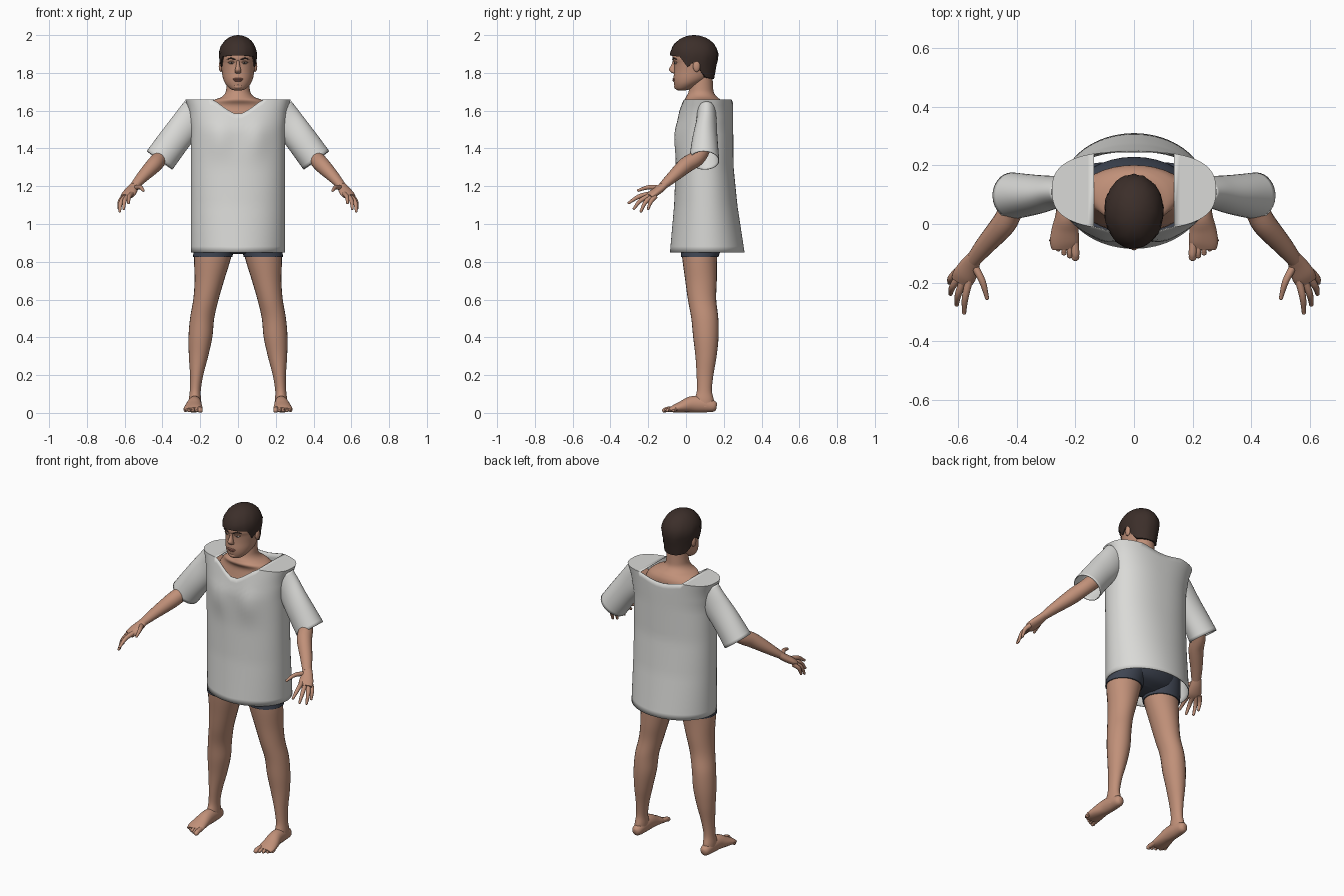
import bpy, bmesh, math, random
from mathutils import Vector

random.seed(4)
cube = bpy.data.objects.get("Cube")
if cube:
    bpy.data.objects.remove(cube, do_unlink=True)


def material(name, rgb):
    m = bpy.data.materials.new(name)
    m.use_nodes = True
    m.diffuse_color = (*rgb, 1)
    bsdf = next(n for n in m.node_tree.nodes if n.type == 'BSDF_PRINCIPLED')
    bsdf.inputs["Base Color"].default_value = (*rgb, 1)
    bsdf.inputs["Roughness"].default_value = 0.8
    return m


SKIN = material("skin", (0.53, 0.28, 0.19))
CLOTH = material("pale cloth", (0.70, 0.70, 0.68))
HAIR = material("dark brown hair", (0.045, 0.028, 0.023))
NAVY = material("slate shorts", (0.05, 0.06, 0.085))
LIP = material("lip", (0.36, 0.15, 0.11))
WHITE = material("eye white", (0.55, 0.5, 0.46))


def finish(name, bm, mat, mirror=False, thick=0, angle=50):
    """Turn a bmesh into a smooth-shaded object."""
    bmesh.ops.recalc_face_normals(bm, faces=bm.faces)
    me = bpy.data.meshes.new(name)
    bm.to_mesh(me)
    bm.free()
    me.materials.append(mat)
    ob = bpy.data.objects.new(name, me)
    bpy.context.collection.objects.link(ob)
    bpy.ops.object.select_all(action='DESELECT')
    ob.select_set(True)
    bpy.context.view_layer.objects.active = ob
    bpy.ops.object.shade_smooth_by_angle(angle=math.radians(angle))
    if thick:
        mod = ob.modifiers.new("thickness", 'SOLIDIFY')
        mod.thickness, mod.offset = thick, -1
    if mirror:
        ob.modifiers.new("mirror", 'MIRROR').use_clip = False
    return ob


def skin_rings(bm, rings, caps=(True, True)):
    """Join a list of closed point rings with quads."""
    rows = [[bm.verts.new(p) for p in r] for r in rings]
    n = len(rows[0])
    for a, b in zip(rows, rows[1:]):
        for i in range(n):
            bm.faces.new((a[i], a[(i + 1) % n], b[(i + 1) % n], b[i]))
    for row, cap in zip((rows[0], rows[-1]), caps):
        if cap:
            bm.faces.new(row)
    return rows


def spline(keys, steps):
    """Catmull-Rom interpolation through tuples of any length."""
    out = []
    for i in range(len(keys) - 1):
        p0, p1, p2, p3 = (keys[min(max(k, 0), len(keys) - 1)] for k in range(i - 1, i + 3))
        for s in range(steps):
            t = s / steps
            out.append([0.5 * (2 * b + (c - a) * t + (2 * a - 5 * b + 4 * c - d) * t * t
                               + (3 * b - a - 3 * c + d) * t ** 3)
                        for a, b, c, d in zip(p0, p1, p2, p3)])
    return out + [list(keys[-1])]


def lerp_keys(keys, v):
    """Piecewise linear lookup; the first item of each key is the input."""
    v = min(max(v, keys[0][0]), keys[-1][0])
    for a, b in zip(keys, keys[1:]):
        if v <= b[0]:
            t = (v - a[0]) / (b[0] - a[0])
            return [p + (q - p) * t for p, q in zip(a[1:], b[1:])]


def tube(name, keys, mat, upright=False, seg=20, steps=5, caps=(True, True), mirror=False, thick=0):
    """Elliptical tube through (x, y, z, half width, half height) keys."""
    pts = spline(keys, steps)
    rings = []
    for i, (x, y, z, a, b) in enumerate(pts):
        side, up = Vector((1, 0, 0)), Vector((0, 1, 0))
        if not upright:
            t = Vector(pts[min(i + 1, len(pts) - 1)][:3]) - Vector(pts[max(i - 1, 0)][:3])
            side = t.cross(Vector((0, 0, 1))).normalized()
            up = side.cross(t).normalized()
        rings.append([Vector((x, y, z)) + side * a * math.cos(k * math.tau / seg)
                      + up * b * math.sin(k * math.tau / seg) for k in range(seg)])
    bm = bmesh.new()
    skin_rings(bm, rings, caps)
    return finish(name, bm, mat, mirror, thick)


def column(name, keys, mat, **kw):
    """Upright tube from (z, centre x, half width, front y, back y) keys."""
    return tube(name, [(x, (f + b) / 2, z, w, (b - f) / 2) for z, x, w, f, b in keys],
                mat, upright=True, **kw)


def ball(name, loc, size, mat, mirror=False):
    bm = bmesh.new()
    bmesh.ops.create_uvsphere(bm, u_segments=16, v_segments=10, radius=1)
    for v in bm.verts:
        v.co = Vector(loc) + Vector(c * s for c, s in zip(v.co, size))
    return finish(name, bm, mat, mirror)


# Torso, neck and head
column("torso_and_neck", [
    (1.0, 0, .16, -.01, .18), (1.2, 0, .155, -.02, .17), (1.45, 0, .19, -.03, .19),
    (1.57, 0, .19, 0, .2), (1.625, 0, .165, .01, .2), (1.655, 0, .13, -.005, .185),
    (1.672, 0, .088, .0, .165), (1.695, 0, .067, .012, .148), (1.73, 0, .061, .02, .143),
    (1.8, 0, .058, .03, .14)], SKIN, seg=32)
column("head", [
    (1.708, 0, .022, -.045, .0), (1.716, 0, .042, -.056, .03), (1.74, 0, .065, -.063, .075),
    (1.77, 0, .079, -.066, .12), (1.81, 0, .086, -.063, .145), (1.85, 0, .091, -.064, .155),
    (1.88, 0, .092, -.072, .158), (1.93, 0, .083, -.06, .145), (1.97, 0, .045, -.01, .1)],
    SKIN, seg=36)
tube("nose", [(0, -.058, 1.872, .008, .01), (0, -.064, 1.845, .009, .012),
              (0, -.07, 1.818, .015, .02), (0, -.063, 1.802, .017, .015),
              (0, -.056, 1.797, .01, .008)], SKIN, upright=True)
ball("ears", (.091, .056, 1.835), (.011, .019, .03), SKIN, True)
ball("eyes", (.034, -.054, 1.852), (.014, .0085, .006), WHITE, True)
ball("irises", (.034, -.058, 1.852), (.006, .0065, .0055), HAIR, True)
tube("eyelids", [(.018, -.059, 1.855, .003, .002), (.034, -.06, 1.861, .005, .003),
                 (.051, -.05, 1.855, .003, .002)], SKIN, mirror=True, seg=10)
tube("eyebrows", [(.014, -.07, 1.869, .003, .003), (.036, -.065, 1.877, .005, .004),
                  (.058, -.05, 1.872, .003, .002)], HAIR, mirror=True, seg=10)
ball("upper_lip", (0, -.063, 1.768, ), (.027, .01, .005), LIP)
ball("lower_lip", (0, -.063, 1.76), (.022, .009, .006), LIP)
ball("chin", (0, -.046, 1.728), (.026, .018, .016), SKIN)

# Short hair: a cap whose hairline height follows the direction around the head
HAIRLINE = [(-1, 1.768), (-.6, 1.775), (-.3, 1.81), (-.1, 1.86), (.12, 1.86), (.2, 1.825),
            (.36, 1.835), (.55, 1.885), (1, 1.892)]
rings = []
for row in range(12):
    t = max(row - 1, 0) / 10.2
    ring = []
    for k in range(40):
        a = k * math.tau / 40
        low = lerp_keys(HAIRLINE, math.cos(a))[0]
        z = low + (2 - low) * math.sin(t * math.pi / 2)
        if z > 1.89:
            f = math.sqrt(max(0, 1 - ((z - 1.89) / .11) ** 2))
        else:
            f = 1 - 1.4 * (1.89 - z)
        f *= .86 if row == 0 else 1 + random.uniform(-.018, .018)
        ring.append((.102 * f * math.sin(a), .043 - .128 * f * math.cos(a), z))
    rings.append(ring)
bm = bmesh.new()
skin_rings(bm, rings, (False, True))
finish("hair", bm, HAIR, angle=40)

# Loose shirt body with a scooped neck and flat shoulders
SHIRT = [(.85, .25, -.085, .31, 1), (1.1, .25, -.063, .272, .95), (1.3, .25, -.055, .252, .9),
         (1.5, .25, -.054, .25, .85), (1.6, .262, -.035, .25, .8), (1.66, .28, -.018, .248, .74)]
N, ROWS, NECK = 72, 26, .13


def shirt_point(a, t):
    c, s = math.cos(a), math.sin(a)
    top = 1.66
    x_top = .28 * abs(c) ** .74
    if x_top < NECK:
        dip = .08 if s < 0 else .025
        top -= dip * (1 - (x_top / NECK) ** 1.7)
    z = .85 + (top - .85) * t
    rx, front, back, e = lerp_keys(SHIRT, z)
    x = math.copysign(abs(c) ** e, c) * rx
    y = (front + back) / 2 + math.copysign(abs(s) ** e, s) * (back - front) / 2
    if s < 0:  # chest drape
        y -= .014 * math.exp(-((abs(x) - .1) / .06) ** 2 - ((z - 1.45) / .09) ** 2)
    return x, y, z


bm = bmesh.new()
rows = skin_rings(bm, [[shirt_point((k + .5) * math.tau / N, r / ROWS) for k in range(N)]
                       for r in range(ROWS + 1)], (False, False))
top = rows[-1]
for k in range(N // 2 - 1):  # shoulder panels join the front edge to the back edge
    quad = (top[k], top[k + 1], top[N - 2 - k], top[N - 1 - k])
    if all(abs(v.co.x) > NECK - .012 for v in quad):
        bm.faces.new(quad)
finish("shirt_body", bm, CLOTH, thick=.004)
tube("shirt_sleeves", [(.218, .108, 1.598, .05, .083), (.27, .108, 1.531, .055, .083),
                       (.34, .1, 1.44, .068, .083), (.415, .096, 1.337, .08, .084)],
     CLOTH, seg=32, caps=(False, False), mirror=True, thick=.004)

# Arms and hands
tube("arms", [(.2, .11, 1.58, .05, .055), (.3, .105, 1.47, .046, .048),
              (.4, .07, 1.362, .04, .042), (.445, .0, 1.312, .042, .042),
              (.51, -.075, 1.245, .033, .03), (.55, -.125, 1.2, .025, .02)], SKIN, mirror=True)
tube("palms", [(.543, -.112, 1.21, .025, .02), (.56, -.14, 1.185, .033, .021),
               (.578, -.175, 1.16, .04, .02), (.59, -.198, 1.145, .036, .014)], SKIN, mirror=True)
FINGERS = {
    "index_fingers": ((.562, -.19, 1.16), (.576, -.25, 1.145), (.58, -.302, 1.112)),
    "middle_fingers": ((.582, -.19, 1.15), (.6, -.24, 1.125), (.605, -.275, 1.082)),
    "ring_fingers": ((.597, -.18, 1.145), (.62, -.215, 1.115), (.626, -.238, 1.068)),
    "little_fingers": ((.604, -.162, 1.145), (.625, -.185, 1.12), (.63, -.2, 1.082)),
    "thumbs": ((.55, -.135, 1.19), (.518, -.195, 1.195), (.502, -.252, 1.178))}
for name, (base, mid, tip) in FINGERS.items():
    tube(name, [(*base, .013, .013), (*mid, .0115, .0115), (*tip, .007, .007)],
         SKIN, seg=12, mirror=True)
    ball(name + "_ends", tip, (.0075, .0075, .0075), SKIN, True)

# Shorts
column("shorts_hips", [(.84, 0, .1, .03, .13), (.87, 0, .19, -.015, .19), (.93, 0, .205, -.025, .225),
                       (1.0, 0, .19, -.025, .225), (1.08, 0, .165, -.02, .19)], NAVY, seg=32)
column("shorts_legs", [(.826, .134, .104, -.027, .172), (.88, .126, .106, -.028, .19),
                       (.95, .115, .1, -.024, .21)], NAVY, seg=28, mirror=True)

# Legs
column("legs", [
    (.93, .12, .095, -.02, .18), (.84, .132, .1, -.022, .166), (.7, .152, .078, -.004, .163),
    (.6, .17, .067, .01, .16), (.5, .19, .064, .028, .171), (.4, .199, .063, .038, .172),
    (.3, .209, .051, .05, .162), (.2, .219, .035, .056, .145), (.12, .226, .029, .058, .137),
    (.07, .228, .032, .045, .147), (.03, .228, .032, .045, .15)], SKIN, seg=24, mirror=True)

# Feet and toes
tube("feet", [(.228, .162, .032, .014, .018), (.228, .145, .035, .028, .03),
              (.228, .09, .044, .034, .042), (.23, .03, .045, .038, .043),
              (.235, -.02, .033, .046, .031), (.237, -.06, .023, .05, .021),
              (.236, -.085, .016, .044, .012)], SKIN, mirror=True)
for i in range(5):
    x, y = .2 + .0195 * i, -.122 + .003 * i + .0022 * i * i
    r = .0135 if i == 0 else .0095
    tube(f"toe_{i + 1}", [(x + .003, -.06, .022, r, r), (x, y + .02, .018, r, r),
                          (x, y + .003, .011, r * .7, r * .7)], SKIN, seg=12, mirror=True)
    ball(f"toe_tip_{i + 1}", (x, y + .009, .013), (r, r, r * .9), SKIN, True)
